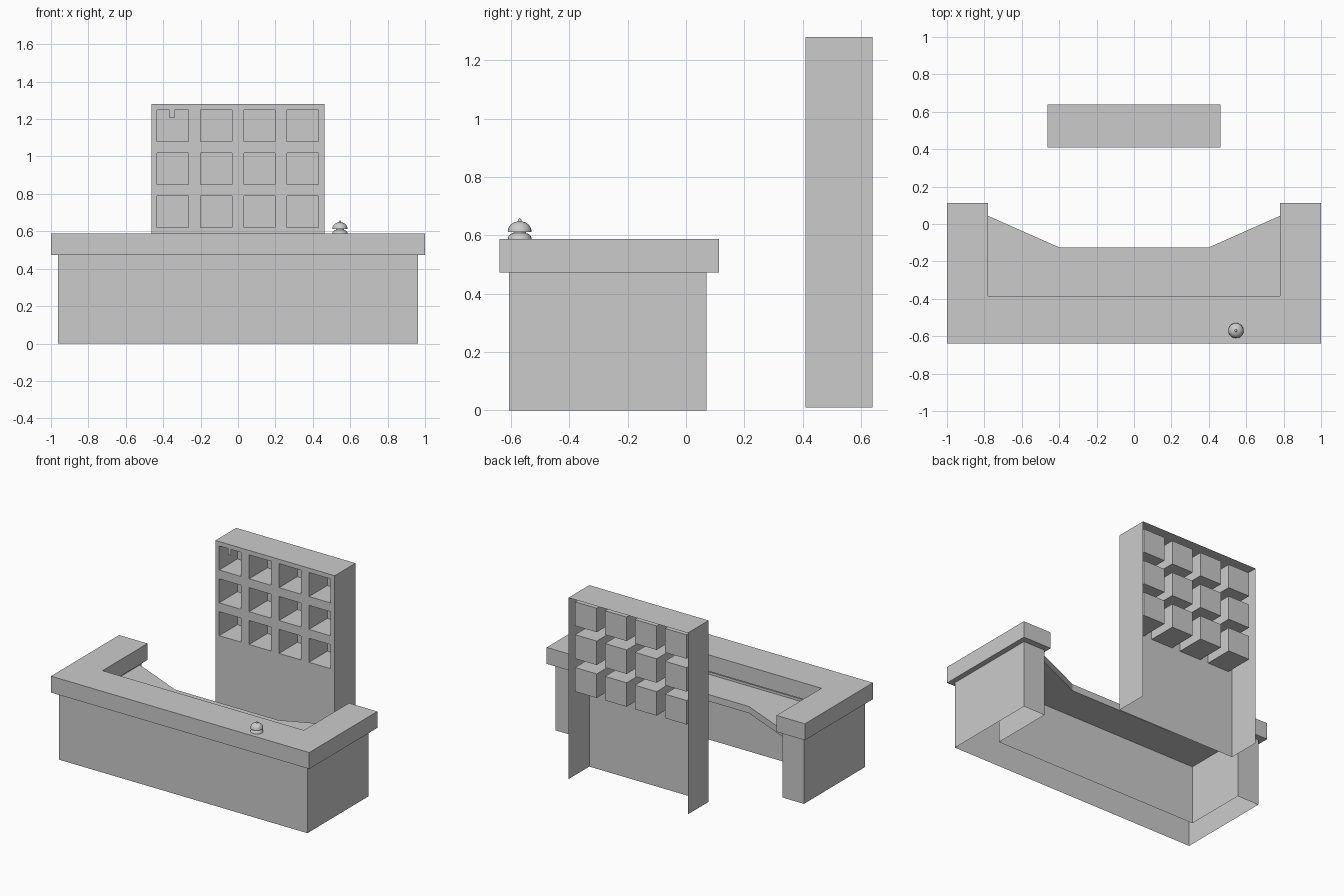
import bpy, bmesh, math

if "Cube" in bpy.data.objects:
    bpy.data.objects.remove(bpy.data.objects["Cube"])


def finish(bm, name, smooth=False):
    me = bpy.data.meshes.new(name)
    bm.to_mesh(me)
    bm.free()
    ob = bpy.data.objects.new(name, me)
    bpy.context.collection.objects.link(ob)
    if smooth:
        bpy.context.view_layer.objects.active = ob
        ob.select_set(True)
        bpy.ops.object.shade_smooth_by_angle(angle=math.radians(40))
        ob.select_set(False)
    return ob


def prism(name, outline, z0, z1, caps=True):
    """Extrude an outline upwards; without caps only the walls are kept."""
    bm = bmesh.new()
    lo = [bm.verts.new((x, y, z0)) for x, y in outline]
    hi = [bm.verts.new((x, y, z1)) for x, y in outline]
    n = len(outline)
    for i in range(n):
        j = (i + 1) % n
        bm.faces.new((lo[i], lo[j], hi[j], hi[i]))
    if caps:
        bm.faces.new(lo[::-1])
        bm.faces.new(hi)
    return finish(bm, name)


def u_shape(x, xi, front, inner, back):
    right = [(x, front), (x, back), (xi, back), (xi, inner)]
    return right + [(-px, py) for px, py in reversed(right)]


def quad(bm, *pts):
    bm.faces.new([bm.verts.new(p) for p in pts])


# Reception counter: hollow base, overhanging top, lower work surface
prism("counter_base", u_shape(0.963, 0.795, -0.607, -0.375, 0.07), 0, 0.475, caps=False)
prism("counter_top", u_shape(1.0, 0.78, -0.64, -0.385, 0.113), 0.472, 0.587)
prism("work_surface", [(-0.795, -0.385), (0.795, -0.385), (0.795, 0.05), (0.4, -0.125),
                       (-0.4, -0.125), (-0.795, 0.05)], 0.41, 0.457)

# Pigeonhole cabinet: open-backed shell with a gridded front
W, Y0, Y1, YB, Z0, Z1 = 0.462, 0.41, 0.64, 0.612, 0.01, 1.28
HALF = 0.084
holes_x = [(c - HALF, c + HALF) for c in (-0.349 + 0.232 * i for i in range(4))]
holes_z = [(c - HALF, c + HALF) for c in (0.705 + 0.23 * i for i in range(3))]
xs = [-W] + [v for h in holes_x for v in h] + [W]
zs = [Z0] + [v for h in holes_z for v in h] + [Z1]
bm = bmesh.new()
for i in range(len(xs) - 1):
    for k in range(len(zs) - 1):
        a, b, c, d = xs[i], xs[i + 1], zs[k], zs[k + 1]
        if not (i % 2 and k % 2):
            quad(bm, (a, Y0, c), (b, Y0, c), (b, Y0, d), (a, Y0, d))
            continue
        # recessed compartment: four walls and a back
        quad(bm, (a, YB, c), (b, YB, c), (b, YB, d), (a, YB, d))
        quad(bm, (a, Y0, c), (b, Y0, c), (b, YB, c), (a, YB, c))
        quad(bm, (a, Y0, d), (a, YB, d), (b, YB, d), (b, Y0, d))
        quad(bm, (a, Y0, c), (a, YB, c), (a, YB, d), (a, Y0, d))
        quad(bm, (b, Y0, c), (b, Y0, d), (b, YB, d), (b, YB, c))
# side panels and lid
quad(bm, (-W, Y0, Z0), (-W, Y0, Z1), (-W, Y1, Z1), (-W, Y1, Z0))
quad(bm, (W, Y0, Z0), (W, Y1, Z0), (W, Y1, Z1), (W, Y0, Z1))
quad(bm, (-W, Y0, Z1), (W, Y0, Z1), (W, Y1, Z1), (-W, Y1, Z1))
# small tab hanging into the first compartment
top = holes_z[-1][1]
quad(bm, (-0.365, Y0, top - 0.043), (-0.34, Y0, top - 0.043), (-0.34, Y0, top), (-0.365, Y0, top))
bmesh.ops.remove_doubles(bm, verts=bm.verts, dist=0.0005)
# merge the coplanar front pieces into one clean panel
bmesh.ops.dissolve_limit(bm, angle_limit=0.01, verts=bm.verts, edges=bm.edges)
finish(bm, "pigeonhole_cabinet")

# Desk bell, spun from a profile
profile = [(0, 0.585), (0.041, 0.587), (0.039, 0.596), (0.032, 0.604), (0.022, 0.608),
           (0.022, 0.611), (0.041, 0.611), (0.039, 0.624), (0.032, 0.636), (0.021, 0.644),
           (0.007, 0.648), (0.005, 0.655), (0, 0.66)]
bm = bmesh.new()
vs = [bm.verts.new((r, 0, z)) for r, z in profile]
es = [bm.edges.new(p) for p in zip(vs, vs[1:])]
bmesh.ops.spin(bm, geom=vs + es, cent=(0, 0, 0), axis=(0, 0, 1), angle=math.tau, steps=24)
bmesh.ops.remove_doubles(bm, verts=bm.verts, dist=0.0001)
bmesh.ops.recalc_face_normals(bm, faces=bm.faces)
bell = finish(bm, "desk_bell", smooth=True)
bell.location = (0.545, -0.57, 0)
